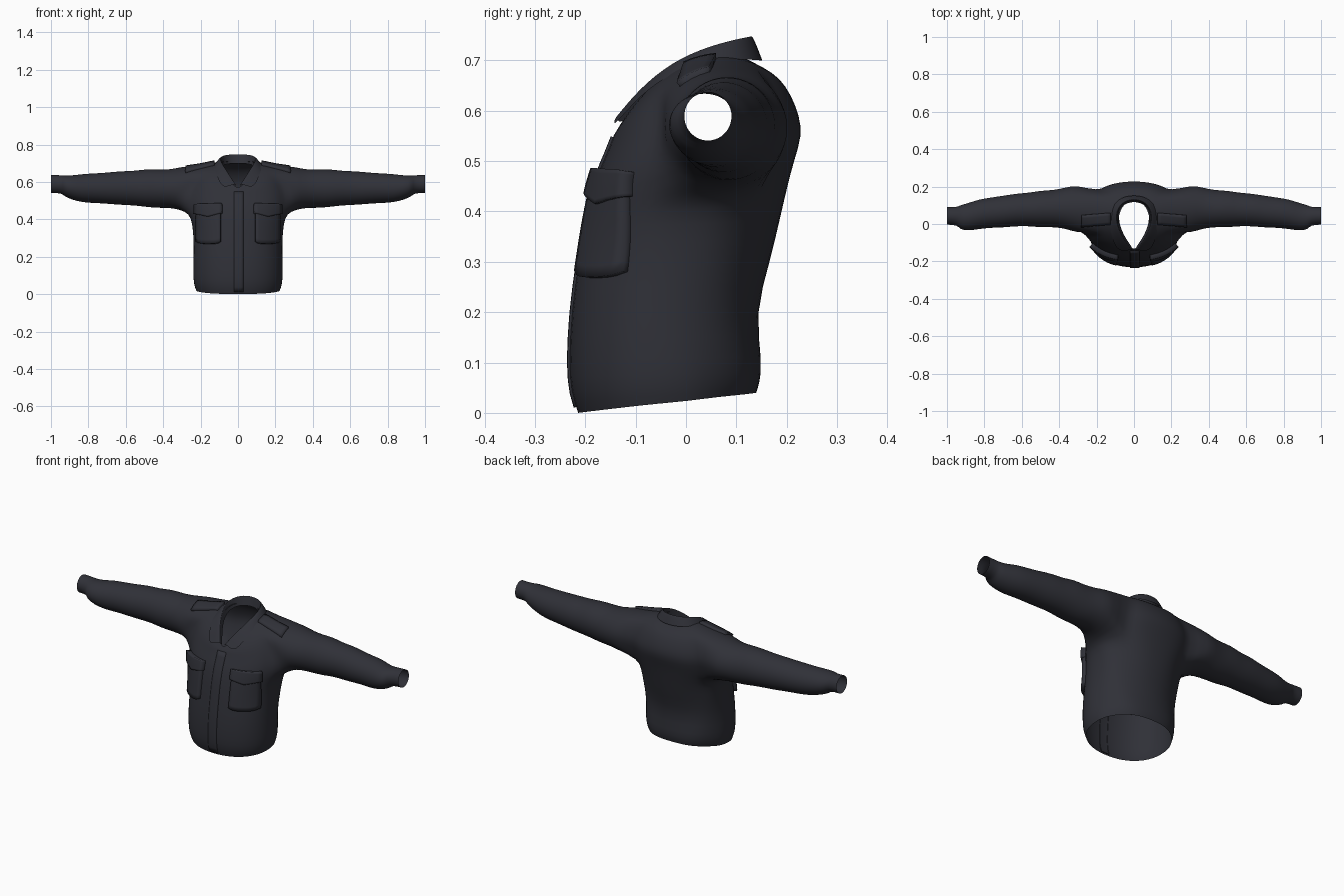
import bpy, bmesh, math
from mathutils import Vector
from mathutils.bvhtree import BVHTree

if "Cube" in bpy.data.objects:
    bpy.data.objects.remove(bpy.data.objects["Cube"])

cloth = bpy.data.materials.new("dark navy cloth")
cloth.diffuse_color = (0.029, 0.030, 0.039, 1)
cloth.use_nodes = True
cloth.node_tree.nodes["Principled BSDF"].inputs["Base Color"].default_value = cloth.diffuse_color


def finish(bm, name, mirror=True, subdiv=1):
    """Turn a bmesh into a smooth, mirrored object."""
    bmesh.ops.recalc_face_normals(bm, faces=bm.faces)
    me = bpy.data.meshes.new(name)
    bm.to_mesh(me)
    bm.free()
    me.materials.append(cloth)
    for p in me.polygons:
        p.use_smooth = True
    ob = bpy.data.objects.new(name, me)
    bpy.context.collection.objects.link(ob)
    if mirror:
        m = ob.modifiers.new("mirror", 'MIRROR')
        m.use_clip = True
    if subdiv:
        s = ob.modifiers.new("smooth", 'SUBSURF')
        s.levels = s.render_levels = subdiv
    return ob


def skin(bm, rows, closed=False):
    """Join neighbouring rows of vertices with quads."""
    for a, b in zip(rows, rows[1:]):
        n = len(a)
        for i in range(n if closed else n - 1):
            j = (i + 1) % n
            bm.faces.new((a[i], a[j], b[j], b[i]))


# Torso rings: z front, z side, z back, y front, y back, half width, neck pinch
RINGS = [
    (.000, .020, .040, -.215, .140, .225, 0),
    (.040, .050, .060, -.230, .147, .236, 0),
    (.100, .100, .100, -.234, .153, .241, 0),
    (.200, .200, .200, -.229, .138, .238, 0),
    (.300, .300, .300, -.215, .168, .238, 0),
    (.380, .380, .390, -.202, .188, .246, 0),
    (.430, .430, .450, -.190, .202, .262, 0),
    (.470, .490, .500, -.178, .215, .275, 0),
    (.500, .550, .550, -.165, .232, .270, 0),
    (.530, .600, .590, -.152, .226, .255, 0),
    (.550, .645, .630, -.145, .210, .235, .05),
    (.560, .682, .665, -.138, .187, .200, .1),
    (.565, .692, .685, -.135, .155, .150, .25),
    (.570, .692, .700, -.132, .125, .085, .4),
]
SEG = 16


def torso_point(ring, i):
    zf, zs, zb, yf, yb, hw, k = ring
    a = math.pi * i / SEG
    c, s = math.cos(a), math.sin(a)
    c9 = math.copysign(abs(c) ** .92, c)
    x = hw * max(s, 0) ** .92 * (1 - k * max(c, 0))
    if i in (0, SEG):
        x = 0
    y = (yf + yb) / 2 - (yb - yf) / 2 * c9
    z = zs + c * (zf - zb) / 2 + c * c * ((zf + zb) / 2 - zs)
    if c < 0 and zs < .6:                       # soft folds on the back
        y += .006 * math.sin(5 * a + 14 * zs) * s
    return Vector((x, y, z))


# Sleeve rings: x, y low, y high, z low, z high
SLEEVE = [
    (.31, -.047, .210, .450, .681), (.36, -.025, .195, .458, .669),
    (.43, -.018, .183, .461, .666), (.50, -.019, .179, .466, .669),
    (.56, -.011, .167, .473, .660), (.63, -.014, .165, .478, .657),
    (.70, -.018, .150, .481, .652), (.77, -.022, .143, .488, .645),
    (.83, -.028, .132, .489, .643), (.89, -.036, .110, .504, .636),
    (.93, -.030, .101, .524, .634), (.943, -.006, .091, .540, .636),
    (1.0, -.004, .091, .540, .638),
]

# Jacket body with armholes, sleeves growing from the armhole edges
bm = bmesh.new()
grid = [[bm.verts.new(torso_point(r, i)) for i in range(SEG + 1)] for r in RINGS]
C0, C1, R0, R1 = 6, 12, 6, 11
for r in range(len(RINGS) - 1):
    for i in range(SEG):
        if not (R0 <= r < R1 and C0 <= i < C1):
            bm.faces.new((grid[r][i], grid[r][i + 1], grid[r + 1][i + 1], grid[r + 1][i]))
hole = ([grid[R0][i] for i in range(C0, C1)] + [grid[r][C1] for r in range(R0, R1)]
        + [grid[R1][i] for i in range(C1, C0, -1)] + [grid[r][C0] for r in range(R1, R0, -1)])
rows = [hole]
for x, y0, y1, z0, z1 in SLEEVE:
    ring = []
    for i in range(len(hole)):
        t = math.radians(-130) + math.tau * i / len(hole)
        f = 1 + (.022 * math.sin(38 * x + 2 * t) if .33 < x < .92 else 0)
        ring.append(bm.verts.new((x, (y0 + y1) / 2 + f * (y1 - y0) / 2 * math.cos(t),
                                  (z0 + z1) / 2 + f * (z1 - z0) / 2 * math.sin(t))))
    rows.append(ring)
skin(bm, rows, closed=True)
body = finish(bm, "jacket_body")

# Folded collar: inner stand, fold line, outer edge (front to back)
STAND = [(.006, -.130, .570), (.040, -.085, .620), (.074, -.020, .665),
         (.085, .050, .687), (.062, .105, .697), (0, .123, .700)]
FOLD = [(.014, -.138, .588), (.050, -.092, .645), (.086, -.025, .700),
        (.099, .050, .732), (.070, .115, .748), (0, .137, .752)]
OUTER = [(.078, -.146, .566), (.106, -.108, .612), (.126, -.045, .670),
         (.132, .055, .702), (.095, .135, .702), (0, .160, .698)]
bm = bmesh.new()
lines = [STAND]
lines.append([Vector(a).lerp(Vector(b), .85) for a, b in zip(STAND, FOLD)])
lines.append(FOLD)
lines.append([Vector(a).lerp(Vector(b), .3) + Vector((0, 0, .004)) for a, b in zip(FOLD, OUTER)])
lines.append(OUTER)
skin(bm, [[bm.verts.new(p) for p in line] for line in lines])
finish(bm, "collar", subdiv=2)

# Surface used to lay the patches on the cloth
bpy.context.view_layer.update()
tree = BVHTree.FromObject(body, bpy.context.evaluated_depsgraph_get())


def patch(name, shape, ray, lift, nu=8, nv=8, mirror=True):
    """Raised cloth patch; shape(u, v) gives a ray start, ray its direction."""
    ray = Vector(ray)
    bm = bmesh.new()
    rows = []
    for j in range(-1, nv + 2):
        row = []
        for i in range(-1, nu + 2):
            u, v = min(max(i / nu, 0), 1), min(max(j / nv, 0), 1)
            p, n, _, _ = tree.ray_cast(Vector(shape(u, v)), ray)
            if p is None:
                p, n, _, _ = tree.find_nearest(Vector(shape(u, v)) + ray)
            if n.dot(ray) > 0:
                n = -n
            rim = i in (-1, nu + 1) or j in (-1, nv + 1)
            row.append(bm.verts.new(p + n * (-.003 if rim else lift)))
        rows.append(row)
    skin(bm, rows)
    bmesh.ops.remove_doubles(bm, verts=bm.verts, dist=1e-5)
    return finish(bm, name, mirror, 0)


FWD = (0, 1, 0)
# Chest pockets with pointed flaps
patch("chest_pocket", lambda u, v: (.090 + .125 * u, -1,
      .268 + .18 * v + .012 * (1 - v) * abs(2 * u - 1) ** 4), FWD, .018)
patch("pocket_flap", lambda u, v: (.084 + .136 * u, -1,
      .478 - (1 - v) * (.048 + .018 * (1 - abs(2 * u - 1)))), FWD, .025)
# Front placket
patch("front_placket", lambda u, v: (-.022 + .05 * u, -1, .012 + .535 * v),
      FWD, .005, 4, 20, False)
# Shoulder straps
patch("shoulder_strap", lambda u, v: (.125 + .155 * u, .03 - .012 * u + .06 * (v - .5), 1),
      (0, 0, -1), .011, 8, 4)
